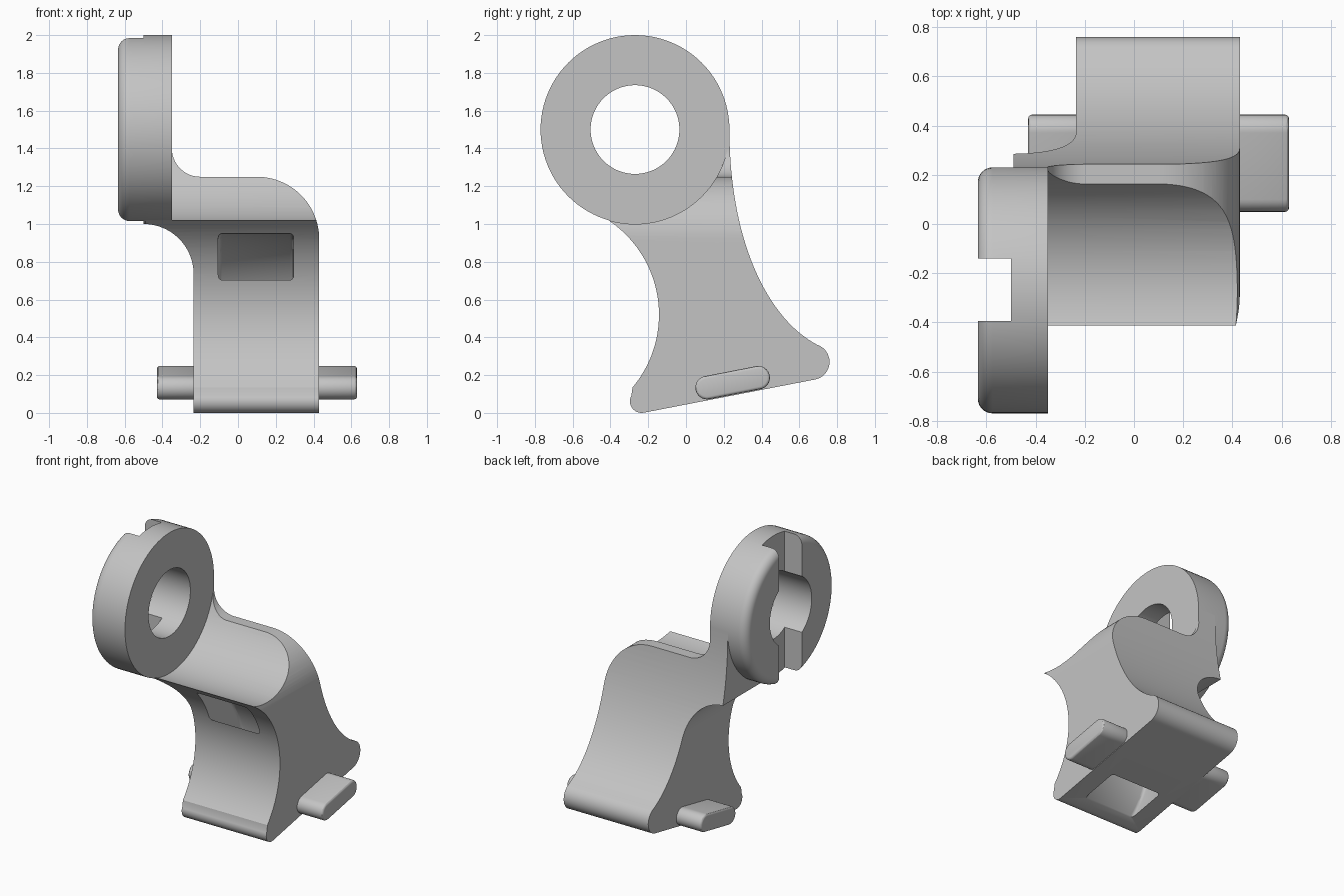
import bpy, bmesh
from math import cos, sin, radians, pi
from mathutils import Vector
from mathutils.geometry import interpolate_bezier

cube = bpy.data.objects.get("Cube")
if cube:
    bpy.data.objects.remove(cube, do_unlink=True)

grey = bpy.data.materials.new("plain_grey")
grey.use_nodes = True
grey.diffuse_color = (0.55, 0.55, 0.55, 1)
grey.node_tree.nodes["Principled BSDF"].inputs["Base Color"].default_value = grey.diffuse_color


def arc(cu, cv, r, start, end, n=24):
    """Points on an arc, angles in degrees."""
    angles = [radians(start + (end - start) * i / n) for i in range(n + 1)]
    return [(cu + r * cos(a), cv + r * sin(a)) for a in angles]


def finish(name, bm):
    bmesh.ops.recalc_face_normals(bm, faces=bm.faces)
    mesh = bpy.data.meshes.new(name)
    bm.to_mesh(mesh)
    bm.free()
    mesh.materials.append(grey)
    obj = bpy.data.objects.new(name, mesh)
    bpy.context.collection.objects.link(obj)
    return obj


def prism(name, points, low, high, axis="X"):
    """Extrude an outline along x (outline in y, z) or along y (outline in x, z)."""
    bm = bmesh.new()
    place = (lambda u, v: (low, u, v)) if axis == "X" else (lambda u, v: (u, low, v))
    face = bm.faces.new([bm.verts.new(place(u, v)) for u, v in points])
    new = bmesh.ops.extrude_face_region(bm, geom=[face])["geom"]
    offset = Vector((high - low, 0, 0)) if axis == "X" else Vector((0, high - low, 0))
    bmesh.ops.translate(bm, vec=offset, verts=[g for g in new if isinstance(g, bmesh.types.BMVert)])
    return finish(name, bm)


def apply_modifier(obj, mod):
    with bpy.context.temp_override(object=obj, active_object=obj, selected_objects=[obj]):
        bpy.ops.object.modifier_apply(modifier=mod.name)


def combine(obj, tool, operation):
    mod = obj.modifiers.new("cut", "BOOLEAN")
    mod.operation, mod.object, mod.solver = operation, tool, "EXACT"
    bpy.context.view_layer.update()
    apply_modifier(obj, mod)
    bpy.data.objects.remove(tool, do_unlink=True)


def soften(obj, width, segments=4):
    mod = obj.modifiers.new("bevel", "BEVEL")
    mod.width, mod.segments = width, segments
    mod.limit_method, mod.angle_limit = "ANGLE", radians(50)
    apply_modifier(obj, mod)


# Sizes shared by the parts
RING_Y, RING_Z, RING_R, HOLE_R = -0.27, 1.5, 0.5, 0.235
RING_OUT, RING_IN = -0.635, -0.35
BODY_LEFT, BODY_RIGHT = -0.235, 0.43

# Ring: lathed section with one rounded outer rim
fillet = 0.06
section = [(RING_IN, HOLE_R), (RING_IN, RING_R)]
section += arc(RING_OUT + fillet, RING_R - fillet, fillet, 90, 180, 8)
section += [(RING_OUT, HOLE_R)]
bm = bmesh.new()
steps = 96
loops = []
for i in range(steps):
    a = 2 * pi * i / steps
    loops.append([bm.verts.new((x, RING_Y + r * cos(a), RING_Z + r * sin(a))) for x, r in section])
for i in range(steps):
    here, after = loops[i], loops[(i + 1) % steps]
    for j in range(len(section)):
        k = (j + 1) % len(section)
        bm.faces.new((here[j], here[k], after[k], after[j]))
ring = finish("ring", bm)

# Upright groove across the outer face of the ring
groove = [(-0.395, 0.9), (-0.14, 0.9), (-0.14, 2.1), (-0.395, 2.1)]
combine(ring, prism("groove_cutter", groove, -0.75, -0.5), "DIFFERENCE")

# Body: side outline crossed with the front outline
back = interpolate_bezier(Vector((0.712, 0.352)), Vector((0.44, 0.48)),
                          Vector((0.23, 0.9)), Vector((0.23, RING_Z)), 40)
side = arc(-0.235, 0.062, 0.062, 150, 281, 12)
side += arc(0.665, 0.27, 0.095, -79, 60, 14)
side += [(p.x, p.y) for p in back[1:]]
side += arc(RING_Y, RING_Z, 0.47, -1, -110, 40)
side += arc(-0.743, 0.52, 0.6, 62, -40, 40)
body = prism("body", side, -0.49, 0.6)

front = [(BODY_RIGHT, -0.2)]
front += arc(0.1, 0.92, 0.33, 0, 90)
front += arc(-0.2, 1.4, 0.15, 270, 180)
front += [(RING_IN, 1.6), (-0.6, 1.6), (-0.6, 1.0)]
front += arc(-0.5, 0.735, 0.265, 90, 0)
front += [(BODY_LEFT, -0.2)]
combine(body, prism("front_outline", front, -1, 1, "Y"), "INTERSECT")

# Hollow saddle that continues the rim of the ring
saddle = arc(RING_Y, RING_Z, RING_R, 0, 360, 96)[:-1]
combine(body, prism("saddle_cutter", saddle, RING_IN, 1), "DIFFERENCE")

# Curved channel from the front face down through the base
channel = arc(-0.4, 0.35, 0.605, 110, -70, 48) + arc(-0.4, 0.35, 0.42, -70, 110, 48)
cutter = prism("channel_cutter", channel, -0.105, 0.295)
soften(cutter, 0.02, 3)
combine(body, cutter, "DIFFERENCE")

# Flat pins on both sides, parallel to the sloping base
tilt, half = 11, 0.138
dy, dz = half * cos(radians(tilt)), half * sin(radians(tilt))
pin = arc(0.247, 0.16, 0, 0, 0, 1)[:1]
py, pz = pin[0]
capsule = arc(py + dy, pz + dz, 0.062, tilt - 90, tilt + 90, 16)
capsule += arc(py - dy, pz - dz, 0.062, tilt + 90, tilt + 270, 16)
pins = []
for name, low, high in (("left_pin", 0.36, 0.63), ("right_pin", -0.43, -0.17)):
    obj = prism(name, capsule, low, high)
    soften(obj, 0.015, 3)
    pins.append(obj)

# Smooth shading with sharp edges kept
bpy.ops.object.select_all(action="DESELECT")
for obj in [ring, body] + pins:
    obj.select_set(True)
bpy.context.view_layer.objects.active = body
bpy.ops.object.shade_smooth_by_angle(angle=radians(30))
